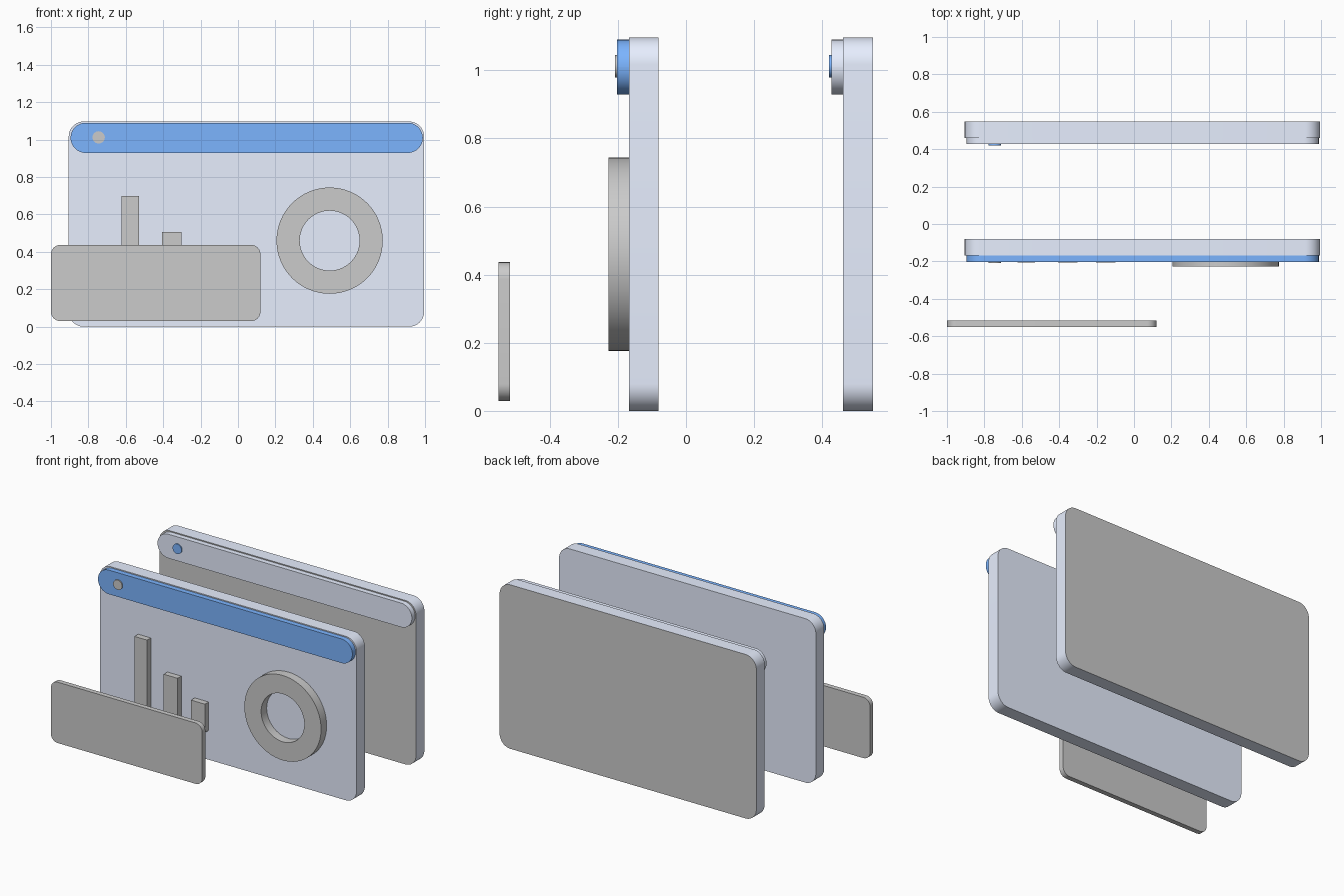
import bpy, bmesh
from math import cos, sin, pi

if "Cube" in bpy.data.objects:
    bpy.data.objects.remove(bpy.data.objects["Cube"])


def material(name, rgb):
    m = bpy.data.materials.new(name)
    m.diffuse_color = (*rgb, 1)
    m.use_nodes = True
    m.node_tree.nodes["Principled BSDF"].inputs["Base Color"].default_value = m.diffuse_color
    return m


PALE = material("pale_blue", (0.80, 0.86, 1.0))
BLUE = material("blue", (0.20, 0.46, 1.0))
GREY = material("grey", (0.8, 0.8, 0.8))


def rounded(x0, x1, z0, z1, r, seg=12):
    """Rounded rectangle outline in the xz plane."""
    if r == 0:
        return [(x0, z0), (x1, z0), (x1, z1), (x0, z1)]
    centres = [(x1 - r, z1 - r), (x0 + r, z1 - r), (x0 + r, z0 + r), (x1 - r, z0 + r)]
    return [(cx + r * cos((q + i / seg) * pi / 2), cz + r * sin((q + i / seg) * pi / 2))
            for q, (cx, cz) in enumerate(centres) for i in range(seg + 1)]


def circle(cx, cz, r, n=64):
    return [(cx + r * cos(2 * pi * i / n), cz + r * sin(2 * pi * i / n)) for i in range(n)]


def finish(name, bm, mats):
    bmesh.ops.remove_doubles(bm, verts=bm.verts, dist=1e-5)
    bmesh.ops.recalc_face_normals(bm, faces=bm.faces)
    me = bpy.data.meshes.new(name)
    bm.to_mesh(me)
    bm.free()
    for m in mats:
        me.materials.append(m)
    ob = bpy.data.objects.new(name, me)
    bpy.context.collection.objects.link(ob)
    bpy.ops.object.select_all(action='DESELECT')
    bpy.context.view_layer.objects.active = ob
    ob.select_set(True)
    bpy.ops.object.shade_smooth_by_angle(angle=pi / 6)
    return ob


def slab(name, outline, y0, y1, side=None, cap=None):
    """Outline extruded along y, with an optional separate cap material."""
    bm = bmesh.new()
    front = [bm.verts.new((x, y0, z)) for x, z in outline]
    back = [bm.verts.new((x, y1, z)) for x, z in outline]
    caps = [bm.faces.new(front), bm.faces.new(back[::-1])]
    for i in range(len(front)):
        j = (i + 1) % len(front)
        bm.faces.new((front[i], back[i], back[j], front[j]))
    if cap:
        for f in caps:
            f.material_index = 1
    return finish(name, bm, [m for m in (side, cap) if m])


def ring(name, cx, cz, r_out, r_in, y0, y1):
    bm = bmesh.new()
    loops = [[bm.verts.new((x, y, z)) for x, z in circle(cx, cz, r)]
             for r, y in ((r_out, y0), (r_out, y1), (r_in, y1), (r_in, y0))]
    for k in range(4):
        a, b = loops[k], loops[(k + 1) % 4]
        for i in range(len(a)):
            j = (i + 1) % len(a)
            bm.faces.new((a[i], b[i], b[j], a[j]))
    return finish(name, bm, [])


# Two window panels, each with a header strip and a round button
for label, y, cap, strip, dot in (("front", -0.168, None, BLUE, None),
                                  ("back", 0.461, GREY, PALE, BLUE)):
    slab(label + "_panel", rounded(-0.905, 0.995, 0, 1.097, 0.08), y, y + 0.088, PALE, cap)
    slab(label + "_header", rounded(-0.895, 0.988, 0.929, 1.09, 0.0804), y - 0.034, y, strip)
    slab(label + "_button", circle(-0.745, 1.012, 0.033, 32), y - 0.041, y - 0.034, dot)

# Bar chart
for i, (x0, x1, top) in enumerate(((-0.622, -0.528, 0.70), (-0.405, -0.302, 0.505),
                                   (-0.203, -0.10, 0.386))):
    slab(f"chart_bar_{i + 1}", rounded(x0, x1, 0.195, top, 0), -0.207, -0.168)

# Ring chart
ring("ring_chart", 0.49, 0.46, 0.284, 0.16, -0.227, -0.168)

# Floating card in front
slab("front_card", rounded(-1.0, 0.12, 0.03, 0.437, 0.05), -0.55, -0.517)
